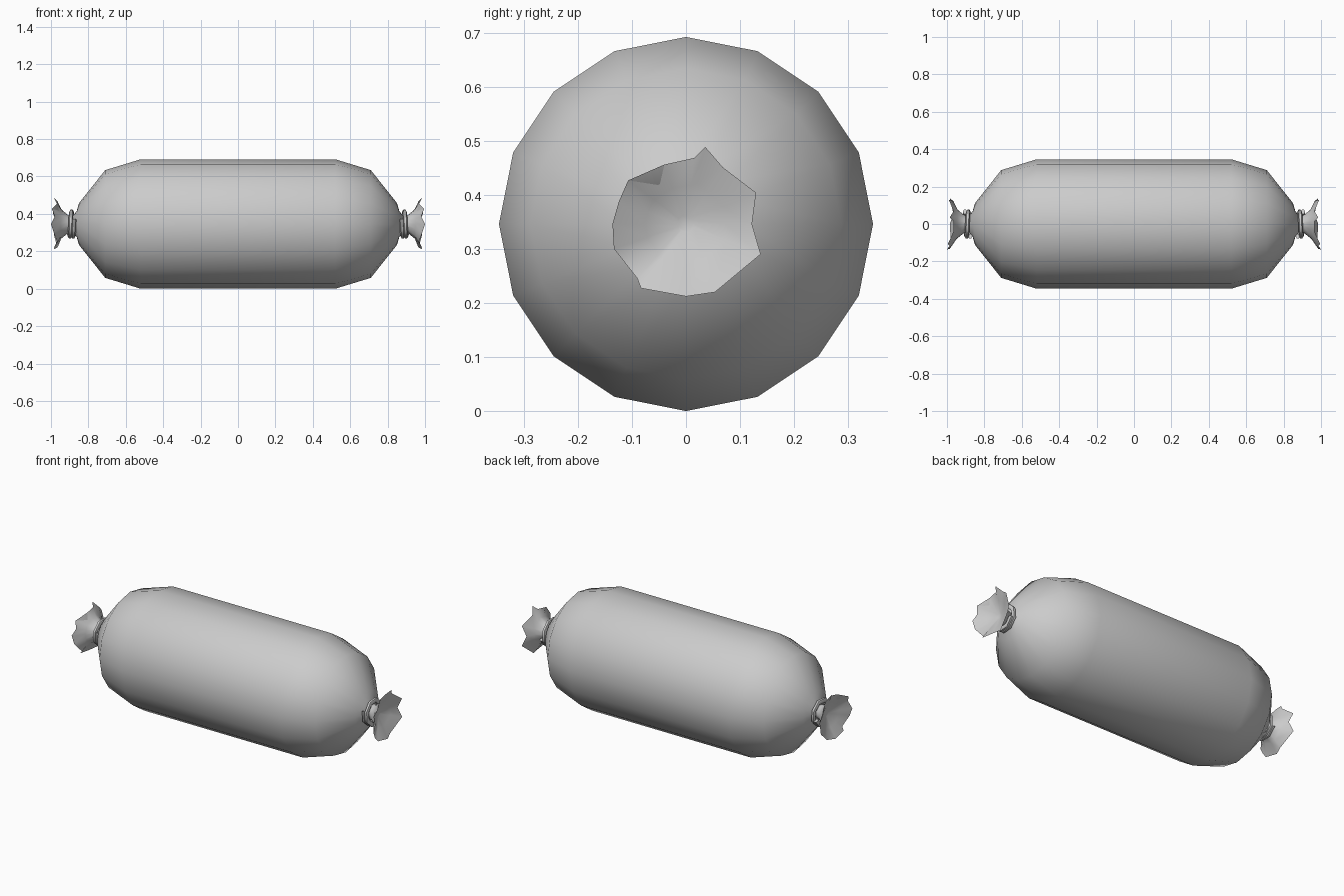
import bpy, bmesh, math

cube = bpy.data.objects.get("Cube")
if cube:
    bpy.data.objects.remove(cube, do_unlink=True)

CZ = 0.346  # height of the long axis

grey = bpy.data.materials.new("casing grey")
grey.use_nodes = True
grey.diffuse_color = (0.6, 0.6, 0.6, 1)
grey.node_tree.nodes["Principled BSDF"].inputs["Base Color"].default_value = (0.6, 0.6, 0.6, 1)


def loft(name, rings, smooth=60):
    """Skin a list of equal-sized point rings and close both ends."""
    bm = bmesh.new()
    loops = [[bm.verts.new(p) for p in ring] for ring in rings]
    n = len(loops[0])
    for a, b in zip(loops, loops[1:]):
        for i in range(n):
            j = (i + 1) % n
            bm.faces.new((a[i], a[j], b[j], b[i]))
    bm.faces.new(loops[0])
    bm.faces.new(loops[-1])
    bmesh.ops.recalc_face_normals(bm, faces=bm.faces)
    mesh = bpy.data.meshes.new(name)
    bm.to_mesh(mesh)
    bm.free()
    mesh.materials.append(grey)
    obj = bpy.data.objects.new(name, mesh)
    bpy.context.collection.objects.link(obj)
    bpy.ops.object.select_all(action='DESELECT')
    obj.select_set(True)
    bpy.context.view_layer.objects.active = obj
    bpy.ops.object.shade_smooth_by_angle(angle=math.radians(smooth))
    return obj


def point(x, r, angle):
    return (x, r * math.cos(angle), CZ + r * math.sin(angle))


# Casing: sixteen-sided barrel with rounded shoulders and pinched necks
half = [(0.52, 0.346), (0.71, 0.288), (0.85, 0.112), (0.862, 0.07), (0.885, 0.04)]
profile = [(-x, r) for x, r in reversed(half)] + half
loft("casing", [[point(x, r, math.tau * i / 16) for i in range(16)] for x, r in profile])

# Ruffle rim: angle in degrees, radius, distance along the axis
rim = [(0, .122, .965), (24, .142, .99), (57, .125, .965), (76, .147, .985),
       (83, .123, .965), (110, .117, .965), (143, .134, .995), (162, .131, .98),
       (180, .136, 1.0), (199, .141, .985), (228, .135, .965), (235, .145, .98),
       (270, .134, .985), (293, .137, .965), (338, .149, .985)]


def ruffle_ring(side, x, scale, gather):
    """Ring between a round neck (gather 0) and the full rim (gather 1)."""
    ring = []
    for deg, r, rx in rim:
        radius = scale * (0.133 + (r - 0.133) * gather)
        ring.append(point(side * (x + (rx - x) * gather ** 2), radius, math.radians(deg)))
    return ring


def tie(name, side):
    """Cord wound one and a half turns round the neck."""
    rings, steps, tube = [], 12, 0.014
    for k in range(steps + 1):
        a = math.radians(160 + 45 * k)
        x = 0.876 + 0.027 * k / steps
        rings.append([point(side * (x + tube * 0.85 * math.cos(t)),
                            0.069 + tube * math.sin(t), a)
                      for t in (math.tau * i / 6 for i in range(6))])
    loft(name, rings)


for side, label in ((1, "left"), (-1, "right")):
    # Flared end: out along the back to the rim, then into the hollow
    loft(label + "_ruffle", [
        ruffle_ring(side, 0.875, 0.3, 0),
        ruffle_ring(side, 0.908, 0.36, 0),
        ruffle_ring(side, 0.94, 0.6, 0.4),
        ruffle_ring(side, 0.98, 1.0, 1),
        ruffle_ring(side, 0.946, 0.56, 0.4),
        ruffle_ring(side, 0.925, 0.12, 0)])
    tie(label + "_tie", side)
